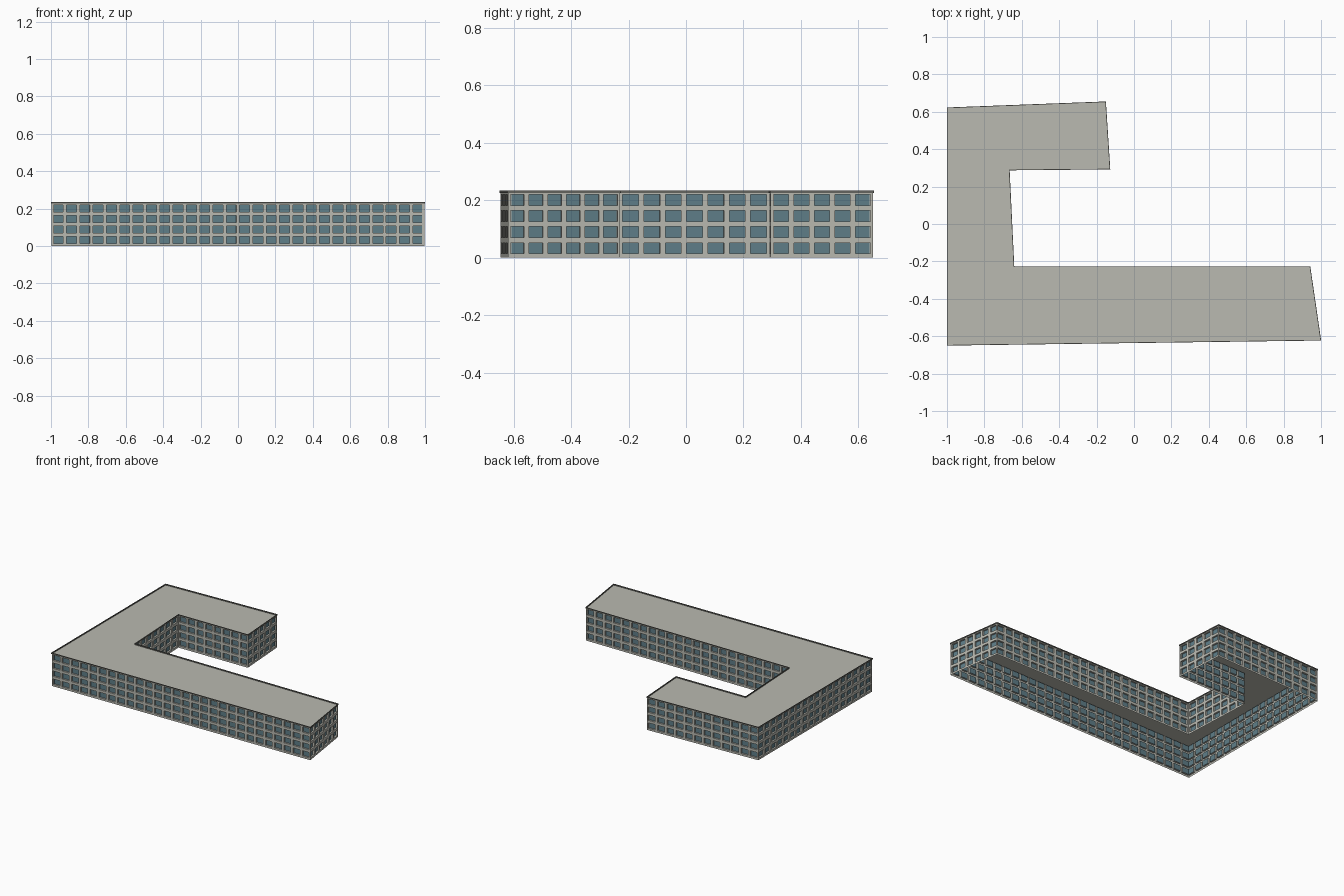
import bpy
import bmesh
from mathutils import Vector

cube = bpy.data.objects.get("Cube")
if cube:
    bpy.data.objects.remove(cube, do_unlink=True)


def material(name, rgb):
    mat = bpy.data.materials.new(name)
    mat.use_nodes = True
    mat.diffuse_color = (*rgb, 1)
    mat.node_tree.nodes["Principled BSDF"].inputs["Base Color"].default_value = (*rgb, 1)
    return mat


concrete = material("warm grey concrete", (0.49, 0.49, 0.44))
glass = material("blue grey glass", (0.115, 0.21, 0.25))
trim = material("dark grey trim", (0.13, 0.13, 0.115))

# Building outline, counter-clockwise from the front right corner of the block
OUTLINE = [(-0.997, -0.647), (0.997, -0.62), (0.94, -0.23), (-0.643, -0.23),
           (-0.668, 0.29), (-0.13, 0.295), (-0.153, 0.652), (-0.997, 0.62)]
WALLS = list(zip(OUTLINE, OUTLINE[1:] + OUTLINE[:1]))
ROOF_Z = 0.226
TOP_Z = 0.234
BAY = 0.07          # target window spacing
FLOORS = 4
FLOOR_H = 0.056
SILL = 0.014
WINDOW_H = 0.038
RECESS = 0.012


def finish(name, bm, *mats):
    mesh = bpy.data.meshes.new(name)
    bm.to_mesh(mesh)
    bm.free()
    obj = bpy.data.objects.new(name, mesh)
    for mat in mats:
        mesh.materials.append(mat)
    bpy.context.collection.objects.link(obj)
    return obj


def facade(name, start, end):
    """Wall sheet split into a grid, with its window cells pushed inwards."""
    a, b = Vector((*start, 0)), Vector((*end, 0))
    bays = round((b - a).length / BAY)
    us = [0]
    for i in range(bays):
        us += [(i + 0.13) / bays, (i + 0.87) / bays]
    us.append(1)
    zs = [0]
    for i in range(FLOORS):
        zs += [SILL + i * FLOOR_H, SILL + i * FLOOR_H + WINDOW_H]
    zs.append(ROOF_Z)

    bm = bmesh.new()
    grid = [[bm.verts.new(a.lerp(b, u) + Vector((0, 0, z))) for z in zs] for u in us]
    windows = []
    for i in range(len(us) - 1):
        for j in range(len(zs) - 1):
            face = bm.faces.new((grid[i][j], grid[i + 1][j],
                                 grid[i + 1][j + 1], grid[i][j + 1]))
            if i % 2 and j % 2:
                windows.append(face)
    bm.normal_update()
    inward = -windows[0].normal * RECESS
    panes = bmesh.ops.extrude_discrete_faces(bm, faces=windows)["faces"]
    for pane in panes:
        pane.material_index = 1
        bmesh.ops.translate(bm, verts=pane.verts[:], vec=inward)
    return finish(name, bm, concrete, glass)


# Walls with recessed windows
names = ["front_wall", "front_wing_end_wall", "courtyard_front_wall", "courtyard_side_wall",
         "courtyard_back_wall", "back_wing_end_wall", "back_wall", "long_side_wall"]
for name, (start, end) in zip(names, WALLS):
    facade(name, start, end)

# Flat roof
bm = bmesh.new()
bm.faces.new([bm.verts.new((x, y, ROOF_Z)) for x, y in OUTLINE])
finish("roof", bm, concrete)

# Thin raised rim around the roof
bm = bmesh.new()
low = [bm.verts.new((x, y, ROOF_Z)) for x, y in OUTLINE]
high = [bm.verts.new((x, y, TOP_Z)) for x, y in OUTLINE]
for i in range(len(low)):
    k = (i + 1) % len(low)
    bm.faces.new((low[i], low[k], high[k], high[i]))
rim = finish("roof_rim", bm, trim)
solid = rim.modifiers.new("thickness", 'SOLIDIFY')
solid.thickness = 0.004
solid.offset = 0.5
solid.use_even_offset = True
